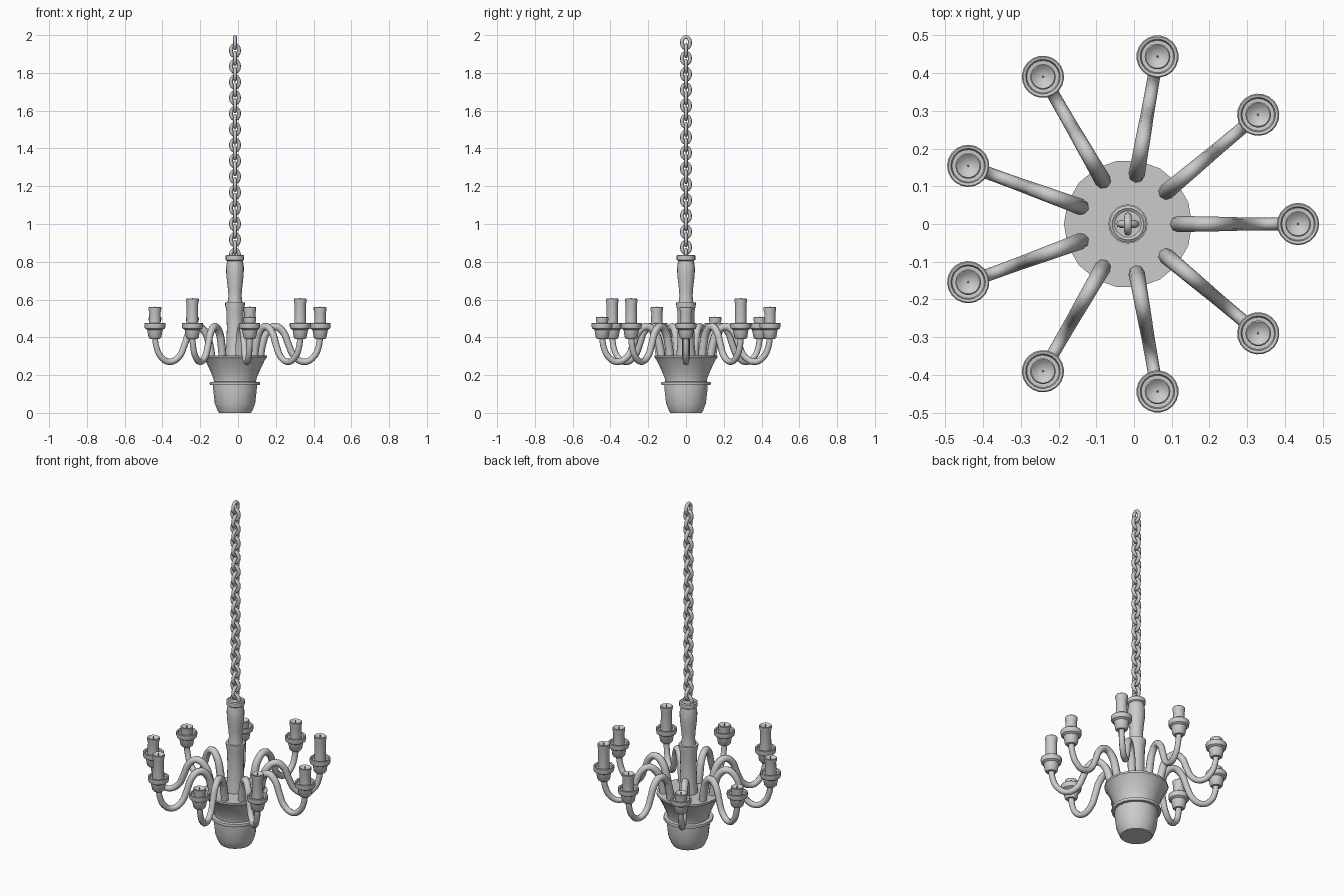
import bpy, bmesh, math
from mathutils import Matrix, Vector

if "Cube" in bpy.data.objects:
    bpy.data.objects.remove(bpy.data.objects["Cube"])

CX = -0.016          # x of the hanging axis
ARMS = 9
ARM_R = 0.451        # axis to candle centre


def add_object(name, mesh, loc=(0, 0, 0), rot=0.0):
    ob = bpy.data.objects.new(name, mesh)
    ob.location = loc
    ob.rotation_euler = (0, 0, rot)
    bpy.context.collection.objects.link(ob)
    return ob


def smooth(mesh, angle=35):
    mesh.polygons.foreach_set("use_smooth", [True] * len(mesh.polygons))
    mesh.set_sharp_from_angle(angle=math.radians(angle))
    return mesh


def lathe(name, profile, sides):
    """Revolve (radius, z) points, listed bottom to top, about z."""
    bm = bmesh.new()
    rings = []
    for r, z in profile:
        rings.append([bm.verts.new((r * math.cos(2 * math.pi * i / sides),
                                    r * math.sin(2 * math.pi * i / sides), z))
                      for i in range(sides)])
    for a, b in zip(rings, rings[1:]):
        for i in range(sides):
            j = (i + 1) % sides
            bm.faces.new((a[i], a[j], b[j], b[i]))
    bm.faces.new(rings[0][::-1])
    bm.faces.new(rings[-1])
    mesh = bpy.data.meshes.new(name)
    bm.to_mesh(mesh)
    bm.free()
    return smooth(mesh)


def tube(name, points, depth, radii=None, cyclic=False, steps=4):
    """Round tube along a smooth path, returned as a mesh."""
    cu = bpy.data.curves.new(name, 'CURVE')
    cu.dimensions = '3D'
    cu.bevel_depth = depth
    cu.bevel_resolution = 2
    cu.use_fill_caps = not cyclic
    cu.resolution_u = steps
    sp = cu.splines.new('BEZIER')
    sp.bezier_points.add(len(points) - 1)
    sp.use_cyclic_u = cyclic
    for k, (bp, p) in enumerate(zip(sp.bezier_points, points)):
        bp.co = p
        bp.handle_left_type = bp.handle_right_type = 'AUTO'
        bp.radius = radii[k] if radii else 1.0
    tmp = add_object(name + "_path", cu)
    dg = bpy.context.evaluated_depsgraph_get()
    mesh = bpy.data.meshes.new_from_object(tmp.evaluated_get(dg))
    bpy.data.objects.remove(tmp)
    bpy.data.curves.remove(cu)
    return smooth(mesh, 50)


# Bowl with moulded band
add_object("bowl", lathe("bowl", [
    (0.085, 0.0), (0.092, 0.012), (0.107, 0.05), (0.115, 0.12), (0.116, 0.147),
    (0.132, 0.148), (0.134, 0.156), (0.132, 0.164), (0.112, 0.165),
    (0.113, 0.18), (0.132, 0.225), (0.158, 0.28), (0.17, 0.295), (0.17, 0.305)], 18),
    (CX, 0, 0))

# Turned central stem
add_object("stem", lathe("stem", [
    (0.052, 0.30), (0.046, 0.36), (0.043, 0.45), (0.046, 0.54), (0.052, 0.572),
    (0.052, 0.585), (0.039, 0.585), (0.035, 0.62), (0.038, 0.66), (0.046, 0.73),
    (0.047, 0.77), (0.042, 0.805), (0.049, 0.81), (0.049, 0.832), (0.042, 0.837),
    (0.035, 0.832)], 20), (CX, 0, 0))

# Chain of alternating links
link_pts = [(0.021 * math.cos(t * math.pi / 4), 0, 0.030 * math.sin(t * math.pi / 4))
            for t in range(8)]
link = tube("chain_link", link_pts, 0.010, cyclic=True, steps=3)
for k in range(28):
    add_object(f"chain_link_{k + 1}", link, (CX, 0, 1.96 - 0.0417 * k),
               math.pi / 2 if k % 2 == 0 else 0)

# Shared arm, cup and wick meshes
path = [(0.130, 0.28), (0.143, 0.36), (0.170, 0.43), (0.213, 0.457), (0.254, 0.43),
        (0.284, 0.36), (0.315, 0.298), (0.370, 0.270), (0.418, 0.298),
        (0.443, 0.35), (ARM_R, 0.405)]
taper = [1.2, 1.2, 1.15, 1.1, 1.05, 1.0, 0.97, 0.94, 0.92, 0.9, 0.9]
arm = tube("arm", [(r, 0, z) for r, z in path], 0.018, taper)
cup = lathe("candle_cup", [
    (0.027, 0.392), (0.034, 0.40), (0.041, 0.44), (0.053, 0.447), (0.056, 0.458),
    (0.056, 0.474), (0.053, 0.477), (0.046, 0.475), (0.043, 0.464), (0.02, 0.462)], 20)
wick = lathe("wick", [(0.003, -0.014), (0.003, 0.002), (0.002, 0.004)], 6)


def candle(top):
    return lathe("candle", [
        (0.031, 0.46), (0.030, top - 0.03), (0.034, top - 0.014), (0.034, top - 0.003),
        (0.031, top), (0.026, top - 0.003), (0.020, top - 0.009), (0.004, top - 0.012)], 18)


# Nine arms with candles burnt to three heights
tops = [0.56, 0.605, 0.56, 0.507, 0.507, 0.56, 0.605, 0.507, 0.605]
candles = {t: candle(t) for t in set(tops)}
for i, top in enumerate(tops):
    a = 2 * math.pi * i / ARMS
    x, y = CX + ARM_R * math.cos(a), ARM_R * math.sin(a)
    add_object(f"arm_{i + 1}", arm, (CX, 0, 0), a)
    add_object(f"candle_cup_{i + 1}", cup, (x, y, 0), a)
    add_object(f"candle_{i + 1}", candles[top], (x, y, 0), a)
    add_object(f"wick_{i + 1}", wick, (x, y, top), a)
